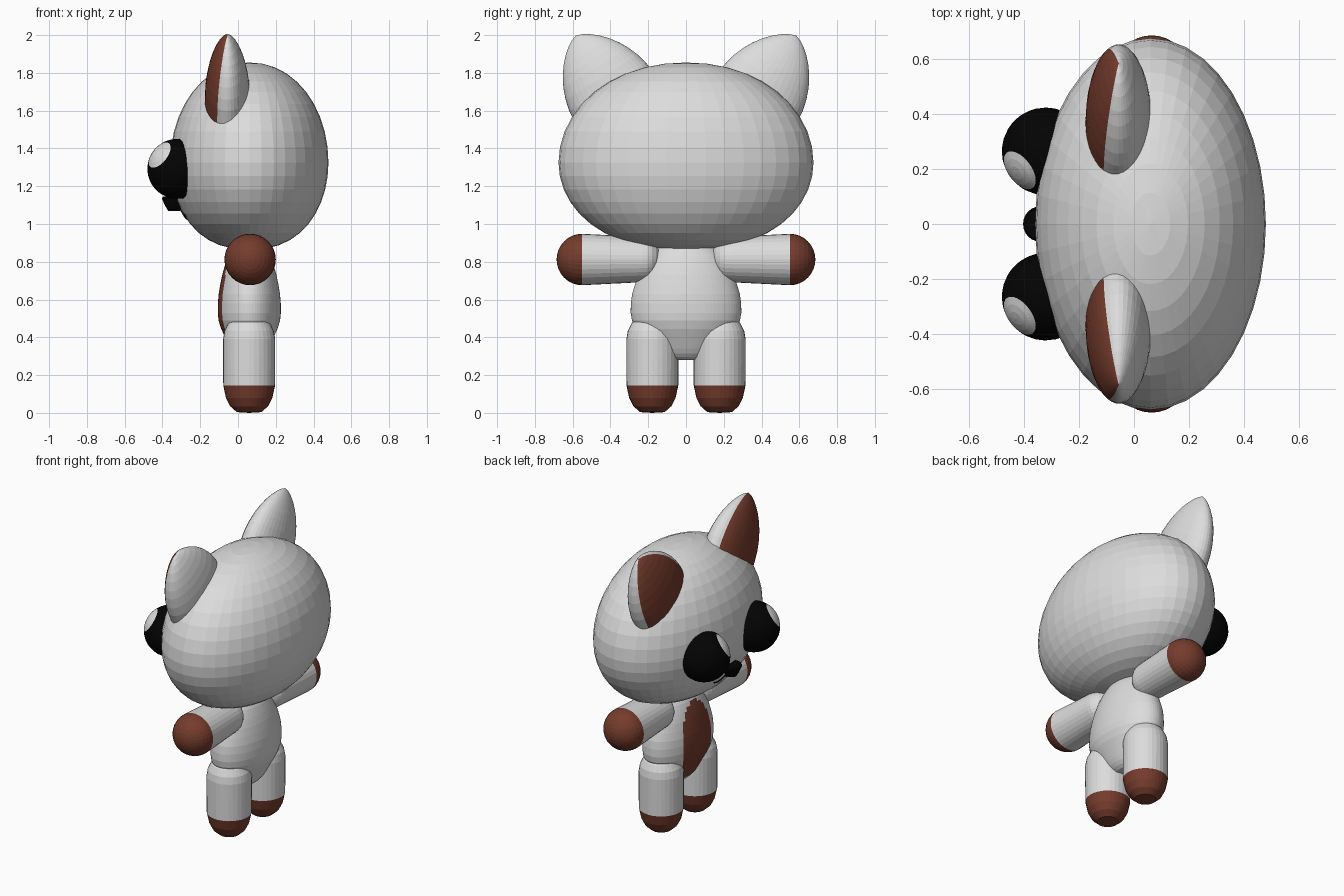
import bpy, bmesh, math
from mathutils import Vector, Matrix

if "Cube" in bpy.data.objects:
    bpy.data.objects.remove(bpy.data.objects["Cube"])


def material(name, rgb):
    m = bpy.data.materials.new(name)
    m.diffuse_color = (*rgb, 1)
    m.use_nodes = True
    m.node_tree.nodes["Principled BSDF"].inputs["Base Color"].default_value = m.diffuse_color
    return m


WHITE = material("off_white", (0.72, 0.72, 0.72))
BROWN = material("brown", (0.18, 0.045, 0.026))
BLACK = material("black", (0.001, 0.001, 0.001))


def lathe(name, profile, center, axis=(0, 0, 1), scale=(1, 1), segs=32,
          mats=(WHITE,), rule=None):
    """Turn (radius, height) points about an axis; rule(local point) picks the material."""
    bm = bmesh.new()
    rings = []
    for r, h in profile:
        if r < 1e-5:
            rings.append([bm.verts.new((0, 0, h))] * segs)
        else:
            rings.append([bm.verts.new((r * scale[0] * math.cos(2 * math.pi * i / segs),
                                        r * scale[1] * math.sin(2 * math.pi * i / segs), h))
                          for i in range(segs)])
    for a, b in zip(rings, rings[1:]):
        for i in range(segs):
            j = (i + 1) % segs
            corners = list(dict.fromkeys((a[i], a[j], b[j], b[i])))
            if len(corners) > 2:
                bm.faces.new(corners)
    for ring in (rings[0], rings[-1]):
        if ring[0] is not ring[1]:
            bm.faces.new(ring)
    bmesh.ops.recalc_face_normals(bm, faces=bm.faces)
    if rule:
        for f in bm.faces:
            f.material_index = int(rule(f.calc_center_median()))
    # orient the local z axis along the given axis, keeping local x level
    z = Vector(axis).normalized()
    x = Vector((1, 0, 0)) if abs(z.x) < 0.01 else Vector((0, 0, 1)).cross(z).normalized()
    y = z.cross(x)
    turn = Matrix((x, y, z)).transposed().to_4x4()
    bm.transform(Matrix.Translation(center) @ turn)
    mesh = bpy.data.meshes.new(name)
    bm.to_mesh(mesh)
    bm.free()
    for m in mats:
        mesh.materials.append(m)
    ob = bpy.data.objects.new(name, mesh)
    bpy.context.collection.objects.link(ob)
    return ob


def arc(n, start=0.0, end=math.pi):
    return [start + (end - start) * i / n for i in range(n + 1)]


# Head: wide egg with a fuller lower half
CX, HZ, HX, HY, UP, DOWN = 0.06, 1.325, 0.419, 0.675, 0.53, 0.46


def fullness(h):
    """Relative head radius at relative height h (-1 to 1)."""
    return max(0, 1 - h * h) ** (0.48 if h > 0 else 0.42)


lathe("head", [(fullness(math.cos(t)) if 0 < i < 20 else 0,
                HZ + (UP if t < math.pi / 2 else DOWN) * math.cos(t))
               for i, t in enumerate(arc(20))],
      (CX, 0, 0), scale=(HX, HY), segs=40)


def face_x(y, z):
    """Front surface of the head."""
    h = (z - HZ) / (UP if z > HZ else DOWN)
    return CX - HX * math.sqrt(max(0, fullness(h) ** 2 - (y / HY) ** 2))


# Body with a brown belly patch
body_profile = [(0, 0.28), (0.085, 0.281), (0.12, 0.295), (0.15, 0.315), (0.175, 0.34),
                (0.2, 0.37), (0.225, 0.40), (0.262, 0.445), (0.286, 0.49), (0.293, 0.53),
                (0.292, 0.58), (0.285, 0.63), (0.27, 0.68), (0.252, 0.73), (0.24, 0.755),
                (0.227, 0.78), (0.212, 0.805), (0.196, 0.83), (0.16, 0.87), (0.1, 0.93), (0, 0.95)]
lathe("body", body_profile, (CX, 0, 0), scale=(0.57, 1), segs=72, mats=(WHITE, BROWN),
      rule=lambda p: p.x < 0 and (p.y / 0.155) ** 2 + ((p.z - 0.565) / 0.26) ** 2 < 1)

leg_profile = [(0, 0), (0.065, 0.004), (0.1, 0.035), (0.123, 0.08), (0.137, 0.145), (0.138, 0.3),
               (0.138, 0.39), (0.13, 0.435), (0.11, 0.475), (0.08, 0.502), (0.042, 0.517),
               (0, 0.521)]
arm_profile = ([(0.12 * math.sin(t), 0.23 - 0.1 * math.cos(t)) for t in arc(6, 0, math.pi / 2)]
               + [(0.136 * math.cos(t), 0.55 + 0.135 * math.sin(t)) for t in arc(8, 0, math.pi / 2)])
ear_profile = [(max(0, 1 - t * t) ** 0.7, 0.4 * t)
               for t in (-0.8, -0.5, -0.25, 0, 0.2, 0.35, 0.5, 0.62, 0.74, 0.84, 0.92, 0.97, 1)]
eye_profile = [(0.159 * math.sin(t), 0.159 * math.cos(t)) for t in arc(18)]

for side, s in (("left", 1), ("right", -1)):
    # Legs with brown feet
    lathe(side + "_leg", leg_profile, (0.059, s * 0.178, 0), mats=(WHITE, BROWN),
          rule=lambda p: p.z < 0.145)
    # Outstretched arms with round brown hands
    lathe(side + "_arm", arm_profile, (0.064, 0, 0.812), axis=(0, s, 0), mats=(WHITE, BROWN),
          rule=lambda p: p.z > 0.55)
    # Leaf-shaped ears, brown on the front
    lathe(side + "_ear", ear_profile, (-0.056, s * 0.372, 1.658), axis=(0, s * 0.53, 0.85),
          scale=(0.12, 0.247), segs=40, mats=(WHITE, BROWN),
          rule=lambda p: -p.x / 0.12 > 0.52 * math.hypot(p.x / 0.12, p.y / 0.25))
    # Bulging eyes whose pole carries a round highlight
    lathe(side + "_eye", eye_profile, (-0.321, s * 0.264, 1.292), axis=(-0.68, -0.5, 0.53),
          mats=(BLACK, WHITE), rule=lambda p: p.z > 0.159 * math.cos(math.radians(30)))
    # Mouth line curling away from the nose
    curve = bpy.data.curves.new(side + "_mouth", 'CURVE')
    curve.dimensions = '3D'
    curve.bevel_depth = 0.004
    curve.bevel_resolution = 1
    spline = curve.splines.new('POLY')
    path = [(0, 1.075), (0.01, 1.05), (0.03, 1.033), (0.06, 1.028), (0.09, 1.035), (0.11, 1.05)]
    spline.points.add(len(path) - 1)
    for pt, (y, z) in zip(spline.points, path):
        pt.co = (face_x(y, z) - 0.001, s * y, z, 1)
    curve.materials.append(BLACK)
    bpy.context.collection.objects.link(bpy.data.objects.new(side + "_mouth", curve))

# Nose: small inverted cone
lathe("nose", [(0, 1.068), (0.032, 1.07), (0.05, 1.1), (0.065, 1.135), (0.06, 1.145), (0, 1.147)],
      (-0.338, 0, 0), segs=24, mats=(BLACK,))
